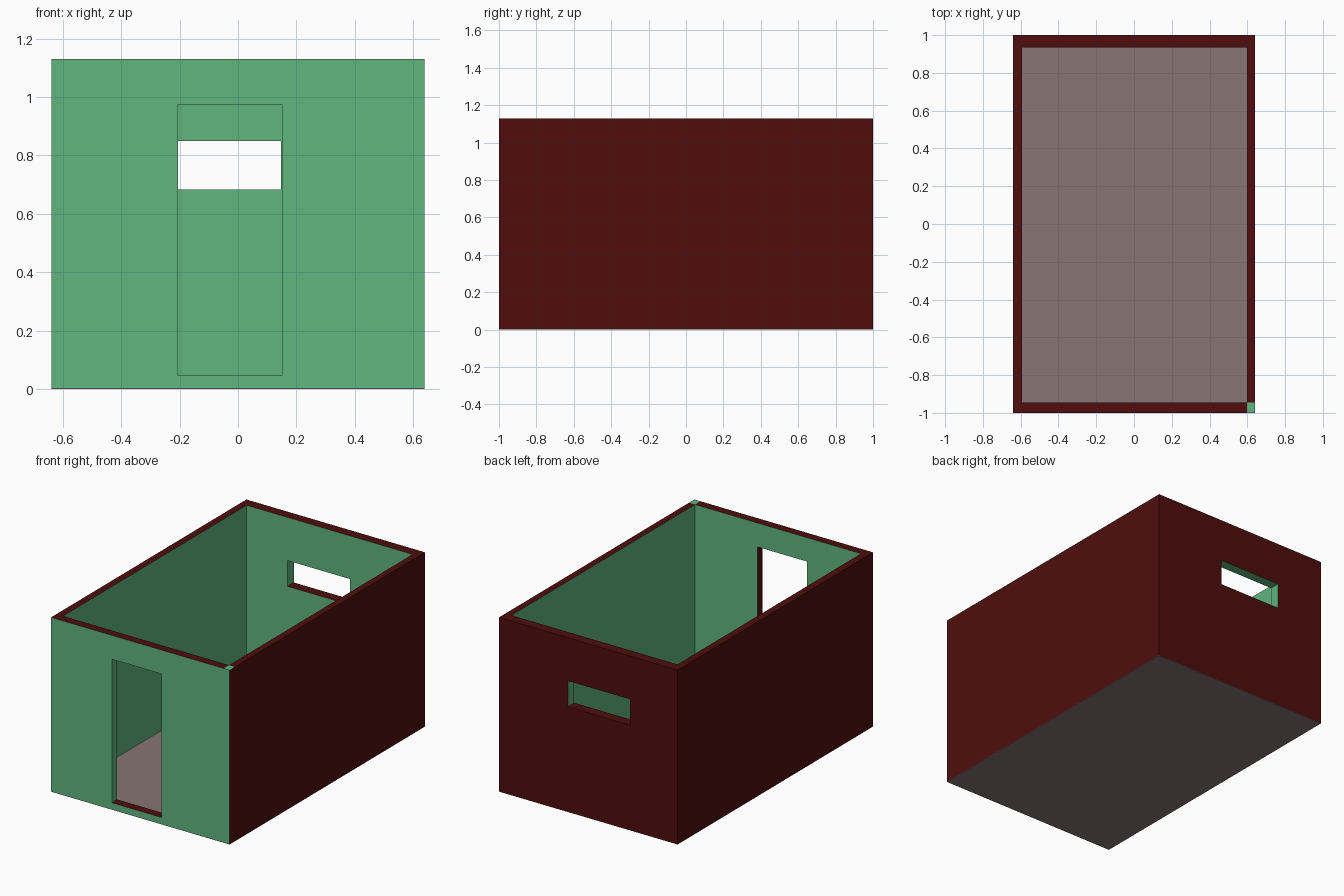
import bpy
import bmesh
from mathutils import Vector

cube = bpy.data.objects.get("Cube")
if cube:
    bpy.data.objects.remove(cube)


def material(name, rgb):
    m = bpy.data.materials.new(name)
    m.use_nodes = True
    m.diffuse_color = (*rgb, 1)
    m.node_tree.nodes["Principled BSDF"].inputs["Base Color"].default_value = (*rgb, 1)
    return m


GREEN = material("green plaster", (0.115, 0.465, 0.212))
RED = material("dark red paint", (0.08, 0.004, 0.004))
GREY = material("warm grey floor", (0.246, 0.178, 0.178))

# Overall sizes
W, D, H = 0.64, 1.0, 1.13
LEFT_IN, RIGHT_IN, FRONT_IN, BACK_IN = 0.597, -0.593, -0.945, 0.935
SLAB = 0.003
UP = Vector((0, 0, 1))


def finish(name, bm, base, red_dirs=()):
    """Make the object; faces pointing along red_dirs become red."""
    bmesh.ops.recalc_face_normals(bm, faces=bm.faces)
    for f in bm.faces:
        f.normal_update()
        f.material_index = int(any(f.normal.dot(d) > 0.9 for d in red_dirs))
    mesh = bpy.data.meshes.new(name)
    bm.to_mesh(mesh)
    bm.free()
    mesh.materials.append(base)
    if red_dirs:
        mesh.materials.append(RED)
    ob = bpy.data.objects.new(name, mesh)
    bpy.context.collection.objects.link(ob)
    return ob


def block(name, lo, hi, base, red_dirs=()):
    bm = bmesh.new()
    bmesh.ops.create_cube(bm, size=1)
    lo, hi = Vector(lo), Vector(hi)
    for v in bm.verts:
        v.co = (lo + hi) / 2 + v.co * (hi - lo)
    return finish(name, bm, base, red_dirs)


def pierced_wall(name, x, y, opening_x, opening_z, red_dirs):
    """Wall across x with one rectangular opening right through it."""
    bm = bmesh.new()

    def ring(xs, zs, depth):
        corners = ((0, 0), (1, 0), (1, 1), (0, 1))
        return [bm.verts.new((xs[i], depth, zs[j])) for i, j in corners]

    outer = [ring(x, (SLAB, H), d) for d in y]
    inner = [ring(opening_x, opening_z, d) for d in y]
    loop = (outer[0], outer[1], inner[1], inner[0])
    for a, b in zip(loop, loop[1:] + loop[:1]):
        for i in range(4):
            j = (i + 1) % 4
            bm.faces.new((a[i], a[j], b[j], b[i]))
    return finish(name, bm, GREEN, red_dirs)


left, right, back = Vector((1, 0, 0)), Vector((-1, 0, 0)), Vector((0, 1, 0))

# Floor slab
block("floor", (-W, -D, 0), (W, D, SLAB), GREY)

# Side walls and the front corner post
block("right_wall", (-W, FRONT_IN, SLAB), (RIGHT_IN, D, H), GREEN, (UP, right, back))
block("left_wall", (LEFT_IN, FRONT_IN, SLAB), (W, D, H), GREEN, (UP, left, back))
block("corner_post", (LEFT_IN, -D, SLAB), (W, FRONT_IN, H), GREEN, (left,))

# Front wall with doorway, back wall with window
pierced_wall("front_wall", (-W, LEFT_IN), (-D, FRONT_IN),
             (-0.205, 0.15), (0.045, 0.975), (UP, right))
pierced_wall("back_wall", (RIGHT_IN, LEFT_IN), (BACK_IN, D),
             (-0.3, 0.147), (0.683, 0.85), (UP, back))
